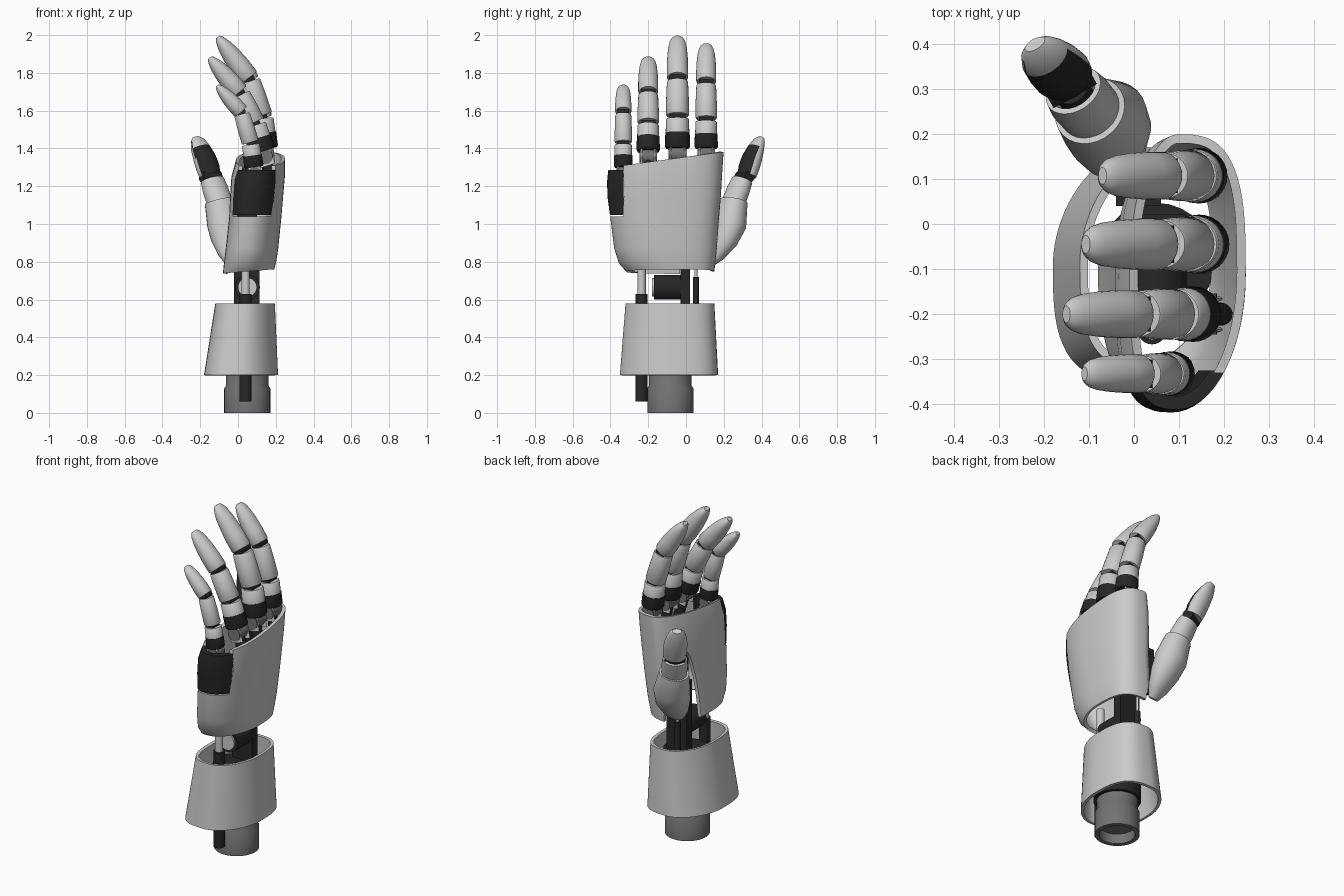
import bpy, bmesh, math
from mathutils import Vector as V

if "Cube" in bpy.data.objects:
    bpy.data.objects.remove(bpy.data.objects["Cube"])


def material(name, g):
    m = bpy.data.materials.new(name)
    m.diffuse_color = (g, g, g, 1)
    m.use_nodes = True
    m.node_tree.nodes["Principled BSDF"].inputs["Base Color"].default_value = m.diffuse_color
    return m


DARK = material("dark_rubber", 0.02)
METAL = material("dull_metal", 0.17)


def apply_mods(ob):
    bpy.context.view_layer.objects.active = ob
    for m in list(ob.modifiers):
        bpy.ops.object.modifier_apply(modifier=m.name)


def skin(name, rings, mat=None, thick=0):
    """Join rings of points; closed solid, or an open shell if thick > 0."""
    bm = bmesh.new()
    vs = [[bm.verts.new(p) for p in r] for r in rings]
    n = len(vs[0])
    for a, b in zip(vs, vs[1:]):
        for j in range(n):
            k = (j + 1) % n
            bm.faces.new((a[j], a[k], b[k], b[j]))
    if not thick:
        bm.faces.new(vs[0][::-1])
        bm.faces.new(vs[-1])
    me = bpy.data.meshes.new(name)
    bm.to_mesh(me)
    bm.free()
    ob = bpy.data.objects.new(name, me)
    bpy.context.collection.objects.link(ob)
    if mat:
        me.materials.append(mat)
    if thick:
        s = ob.modifiers.new("shell", "SOLIDIFY")
        s.thickness, s.offset = thick, -1
        apply_mods(ob)
    return ob


def tube(name, pts, radii, mat=None, waxis=(0, 1, 0), thick=0, n=28):
    """Elliptical tube along pts; radii are (width, depth) pairs."""
    pts = [V(p) for p in pts]
    rings = []
    for i, p in enumerate(pts):
        t = (pts[min(i + 1, len(pts) - 1)] - pts[max(i - 1, 0)]).normalized()
        u = V(waxis)
        u = (u - t * u.dot(t)).normalized()
        v = t.cross(u)
        w, d = radii[i]
        rings.append([p + u * w * math.cos(a) + v * d * math.sin(a)
                      for a in (2 * math.pi * k / n for k in range(n))])
    return skin(name, rings, mat, thick)


def rod(name, a, b, r, mat=None):
    ax = (1, 0, 0)
    return tube(name, [a, b], [(r, r)] * 2, mat, ax)


def box(name, lo, hi, mat=None):
    (x0, y0, z0), (x1, y1, z1) = lo, hi
    return skin(name, [[(x0, y0, z), (x1, y0, z), (x1, y1, z), (x0, y1, z)] for z in (z0, z1)], mat)


def section(z, x0, x1, y0, y1, sx=0, sy=0, split=0.42, full=3.0, lean=2.0, n=64):
    """Rounded cross-section, fuller on one diagonal, optionally sloped in x and y."""
    cx, cy, ry = x0 + (x1 - x0) * split, (y0 + y1) / 2, (y1 - y0) / 2
    out = []
    for k in range(n):
        c, s = math.cos(2 * math.pi * k / n), math.sin(2 * math.pi * k / n)
        e = full if c * s > 0 else lean
        x = cx + ((x1 - cx) if c > 0 else (cx - x0)) * math.copysign(abs(c) ** (2 / e), c)
        y = cy + ry * math.copysign(abs(s) ** (2 / e), s)
        out.append((x, y, z + sx * x + sy * y))
    return out


def cut(ob, cutter, op="DIFFERENCE"):
    m = ob.modifiers.new("cut", "BOOLEAN")
    m.operation, m.object, m.solver = op, cutter, "EXACT"
    apply_mods(ob)
    bpy.data.objects.remove(cutter)


# wrist socket at the bottom, hollow below
C = (0.049, -0.083)
tube("wrist_socket", [(*C, z) for z in (0, 0.13, 0.145, 0.3)],
     [(r, r) for r in (0.122, 0.122, 0.112, 0.112)], METAL, thick=0.025, n=48)
rod("socket_floor", (*C, 0.06), (*C, 0.1), 0.1, METAL)
rod("forearm_core", (*C, 0.21), (*C, 0.5), 0.13, DARK)

# forearm cuff
skin("forearm_cuff", [section(z, -0.18 + 0.06 * t, 0.212 - 0.017 * t, -0.35 + 0.03 * t,
                              0.17 - 0.02 * t, split=0.5, full=3.1, lean=1.85)
                      for z, t in ((0.2, 0), (0.39, 0.5), (0.58, 1))], thick=0.018)

# wrist linkage and actuators
rod("long_actuator", (0.04, -0.235, 0.06), (0.04, -0.235, 0.63), 0.032, DARK)
rod("actuator_shaft", (0.04, -0.235, 0.63), (0.04, -0.235, 0.85), 0.022)
rod("short_actuator", (0.02, 0.052, 0.35), (0.02, 0.052, 0.72), 0.016, DARK)
rod("short_shaft", (0.02, 0.052, 0.72), (0.02, 0.052, 0.9), 0.008)
box("wrist_spine", (-0.02, -0.03, 0.4), (0.115, 0.022, 0.95), DARK)
rod("wrist_motor", (0.05, -0.17, 0.665), (0.05, -0.03, 0.665), 0.066, DARK)
rod("motor_cap", (0.05, -0.18, 0.665), (0.05, -0.17, 0.665), 0.05)

# palm shell with a notch for the side pad and an arch for the thumb
palm_rings = [section(*a) for a in (
    (0.745, -0.08, 0.192, -0.315, 0.15, 0.08, 0),
    (0.79, -0.075, 0.202, -0.355, 0.155, 0.05, 0),
    (0.87, -0.065, 0.213, -0.38, 0.163),
    (1.03, -0.047, 0.229, -0.40, 0.175),
    (1.15, -0.042, 0.239, -0.415, 0.185, 0, 0.03),
    (1.26, -0.035, 0.248, -0.418, 0.192, 0, 0.09),
    (1.355, -0.01, 0.248, -0.41, 0.199, 0, 0.135))]
palm = skin("palm_shell", palm_rings, thick=0.02)
cut(palm, box("notch_cutter", (-0.4, -0.7, 1.04), (0.5, -0.33, 1.6)))
cut(palm, tube("arch_cutter", [(-0.4, 0.06, 0.82), (0.04, 0.06, 0.82)], [(0.095, 0.34)] * 2))
pad = skin("side_pad", palm_rings, DARK, thick=0.03)
cut(pad, box("pad_cutter", (-0.4, -0.7, 1.047), (0.5, -0.325, 1.285)), "INTERSECT")

# inner frame
box("thumb_mount", (-0.04, 0.04, 0.84), (0.06, 0.12, 1.1), DARK)
box("palm_spine", (0.02, -0.05, 0.95), (0.1, 0.0, 1.3), DARK)


# fingers: (name, y, half width, then base, middle joint, end joint, tip as x, z)
def finger(name, y, w, base, pip, dip, tip):
    b, p, d, t = (V((q[0], y, q[1])) for q in (base, pip, dip, tip))
    up = (p - b).normalized()
    root = b - up * 0.03
    tube(name + "_strut", [root - up * 0.16, root], [(w * 0.45, w * 0.5)] * 2, DARK)
    for s in (-1, 1):
        tube(name + "_fork", [root - up * 0.05 + V((0, s * w * 0.6, 0)),
                              b + up * 0.02 + V((0, s * w * 0.6, 0))], [(w * 0.16, w * 0.7)] * 2)
    rod(name + "_knuckle", root - V((0, w * 0.8, 0)), root + V((0, w * 0.8, 0)), w * 0.7, METAL)
    tube(name + "_band", [b, b.lerp(p, 0.06), b.lerp(p, 0.5)],
         [(w, w), (w * 1.08, w * 1.12), (w * 1.06, w * 1.1)], DARK)
    tube(name + "_base_link", [b.lerp(p, 0.46), b.lerp(p, 0.93), b.lerp(p, 0.96)],
         [(w * 1.03, w * 1.05), (w, w * 1.02), (w * 0.93, w * 0.95)])
    tube(name + "_middle_link", [p.lerp(d, f) for f in (0.04, 0.07, 0.5, 0.9, 0.93)],
         [(w * k, w * k) for k in (0.94, 1.0, 0.98, 0.92, 0.86)])
    for j, q in (("_middle_joint", p), ("_end_joint", d)):
        rod(name + j, q - V((0, w * 0.68, 0)), q + V((0, w * 0.68, 0)), w * 0.5, DARK)
    tube(name + "_tip", [d.lerp(t, f) for f in (0.01, 0.04, 0.3, 0.55, 0.75, 0.88, 0.96, 1)],
         [(w * k, w * k * g) for k, g in ((0.86, 1), (0.93, 1), (0.93, 0.98), (0.88, 0.93),
                                          (0.8, 0.83), (0.68, 0.73), (0.52, 0.65), (0.33, 0.6))])


finger("index", 0.107, 0.057, (0.145, 1.40), (0.128, 1.55), (0.068, 1.75), (-0.07, 1.95))
finger("middle", -0.045, 0.061, (0.145, 1.40), (0.125, 1.565), (0.058, 1.77), (-0.107, 1.99))
finger("ring", -0.2, 0.057, (0.135, 1.385), (0.09, 1.53), (0.008, 1.695), (-0.15, 1.88))
finger("little", -0.332, 0.046, (0.085, 1.30), (0.067, 1.425), (0.018, 1.592), (-0.11, 1.732))

# thumb
W = (0.87, 0.49, 0)
tube("thumb_base", [(-0.035, 0.12, 0.79), (-0.04, 0.152, 0.84), (-0.052, 0.197, 0.92),
                    (-0.067, 0.23, 1.0), (-0.098, 0.252, 1.12)],
     [(0.035, 0.025), (0.07, 0.05), (0.095, 0.075), (0.1, 0.088), (0.082, 0.072)],
     waxis=W, thick=0.015)
tube("thumb_core", [(-0.04, 0.14, 0.86), (-0.14, 0.3, 1.24)], [(0.04, 0.035)] * 2, DARK, W)
tube("thumb_middle", [(-0.096, 0.25, 1.11), (-0.119, 0.277, 1.18), (-0.135, 0.297, 1.23)],
     [(0.07, 0.06), (0.072, 0.058), (0.066, 0.052)], waxis=W, thick=0.013)
J, h = V((-0.145, 0.31, 1.25)), V(W) * 0.055
tube("thumb_joint", [J - h, J + h], [(0.03, 0.03)] * 2, DARK, (0, 0, 1))
tip = tube("thumb_tip", [(-0.148, 0.322, 1.255), (-0.16, 0.334, 1.30), (-0.177, 0.35, 1.35),
                         (-0.198, 0.37, 1.40), (-0.213, 0.388, 1.44), (-0.22, 0.399, 1.455)],
           [(0.06, 0.047), (0.066, 0.052), (0.064, 0.05), (0.056, 0.04), (0.042, 0.026), (0.025, 0.015)],
           waxis=W, n=40)
# dark grip surface on the finger side of the thumb tip
tip.data.materials.append(material("shell_grey", 0.8))
tip.data.materials.append(DARK)
for f in tip.data.polygons:
    f.material_index = int(f.normal.dot(V((0.4, -0.75, 0.5))) > 0.3 and f.center.z < 1.42)

# smooth shading with sharp edges kept
bpy.ops.object.select_all(action="SELECT")
bpy.context.view_layer.objects.active = palm
bpy.ops.object.shade_smooth_by_angle(angle=math.radians(40))
